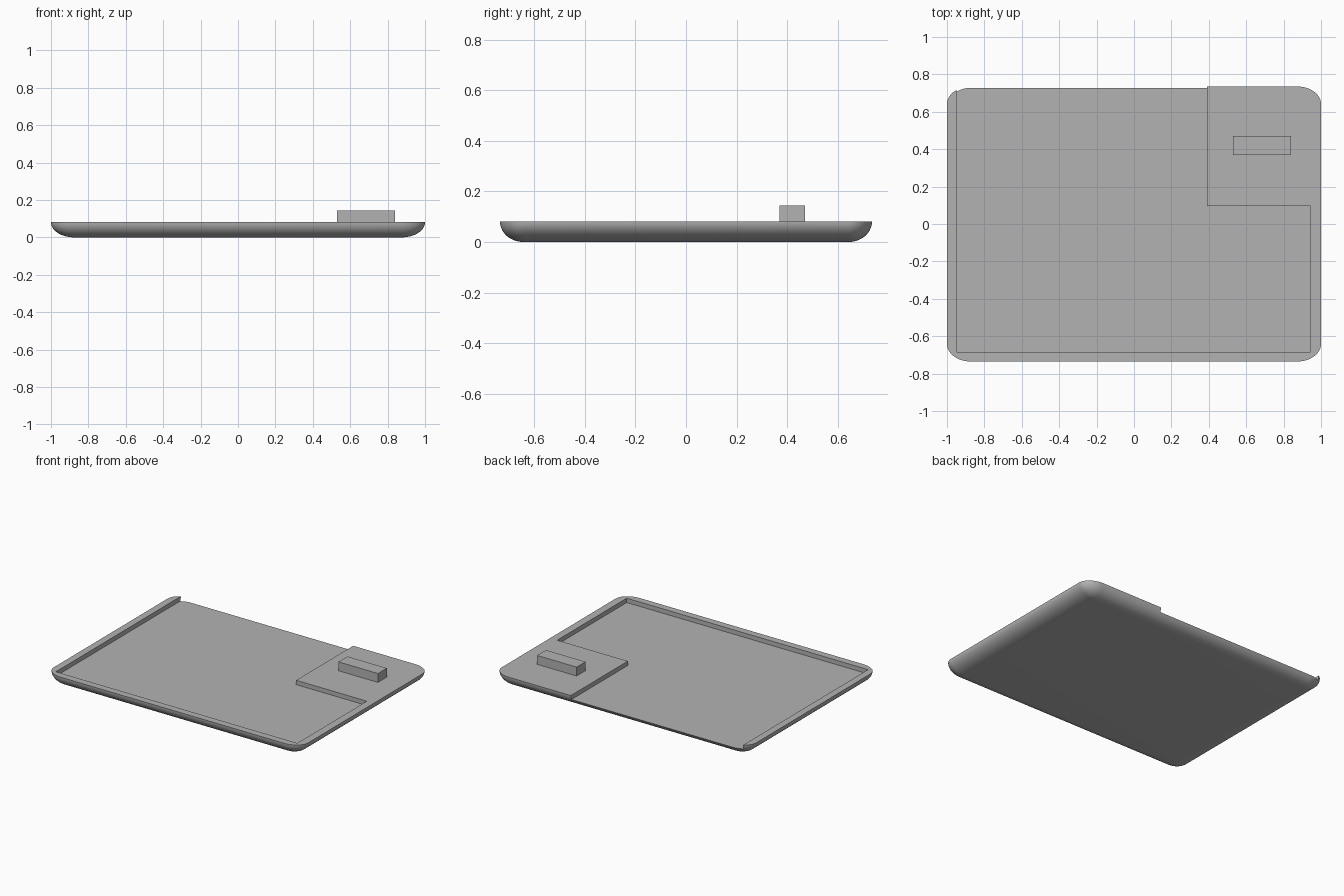
import bpy, bmesh, math
from mathutils import Vector

cube = bpy.data.objects.get("Cube")
if cube:
    bpy.data.objects.remove(cube, do_unlink=True)

HALF_X, HALF_Y, RIM, FLOOR = 1.0, 0.735, 0.081, 0.05
RX, RY = 0.125, 0.095          # corner and underside rounding

grey = bpy.data.materials.new("plain_grey")
grey.use_nodes = True
colour = (0.45, 0.45, 0.45, 1)
grey.diffuse_color = colour
grey.node_tree.nodes["Principled BSDF"].inputs["Base Color"].default_value = colour


def make_object(name, bm):
    bmesh.ops.recalc_face_normals(bm, faces=bm.faces[:])
    mesh = bpy.data.meshes.new(name)
    bm.to_mesh(mesh)
    bm.free()
    mesh.materials.append(grey)
    obj = bpy.data.objects.new(name, mesh)
    bpy.context.collection.objects.link(obj)
    return obj


def prism(name, outline, z0, z1):
    bm = bmesh.new()
    face = bm.faces.new([bm.verts.new((x, y, z0)) for x, y in outline])
    top = bmesh.ops.extrude_face_region(bm, geom=[face])["geom"]
    verts = [v for v in top if isinstance(v, bmesh.types.BMVert)]
    bmesh.ops.translate(bm, verts=verts, vec=Vector((0, 0, z1 - z0)))
    return make_object(name, bm)


def rounded_ring(bm, s, z, steps=12):
    ring = []
    for q, (sx, sy) in enumerate([(1, 1), (-1, 1), (-1, -1), (1, -1)]):
        for i in range(steps + 1):
            a = math.pi / 2 * (q + i / steps)
            ring.append(bm.verts.new((sx * (HALF_X - RX) + RX * s * math.cos(a),
                                      sy * (HALF_Y - RY) + RY * s * math.sin(a), z)))
    return ring


# tray body: stacked rounded outlines sweeping in towards the flat underside
bm = bmesh.new()
LAYERS = 14
rings = []
for k in range(LAYERS + 1):
    t = math.pi / 2 * k / LAYERS
    rings.append(rounded_ring(bm, math.cos(t), RIM * (1 - math.sin(t))))
for a, b in zip(rings, rings[1:]):
    for i in range(len(a)):
        j = (i + 1) % len(a)
        bm.faces.new((a[i], a[j], b[j], b[i]))
bm.faces.new(rings[0])
bm.faces.new(rings[-1])
bmesh.ops.remove_doubles(bm, verts=bm.verts[:], dist=0.0001)
tray = make_object("tray_body", bm)

# recess: leaves side and front rims plus the raised back corner, open at the back
recess = prism("recess_cutter", [(-0.95, -0.685), (0.945, -0.685), (0.945, 0.095),
                                 (0.39, 0.095), (0.39, 1), (-0.95, 1)], FLOOR, 0.3)
recess.hide_render = True
cut = tray.modifiers.new("recess", "BOOLEAN")
cut.operation, cut.solver, cut.object = "DIFFERENCE", "EXACT", recess
bpy.context.view_layer.objects.active = tray
bpy.ops.object.select_all(action="DESELECT")
tray.select_set(True)
bpy.ops.object.modifier_apply(modifier=cut.name)
bpy.data.objects.remove(recess, do_unlink=True)
bpy.ops.object.shade_smooth_by_angle(angle=math.radians(30))

# raised block on the corner platform
prism("raised_block", [(0.53, 0.37), (0.84, 0.37), (0.84, 0.47), (0.53, 0.47)], RIM - 0.002, 0.144)
